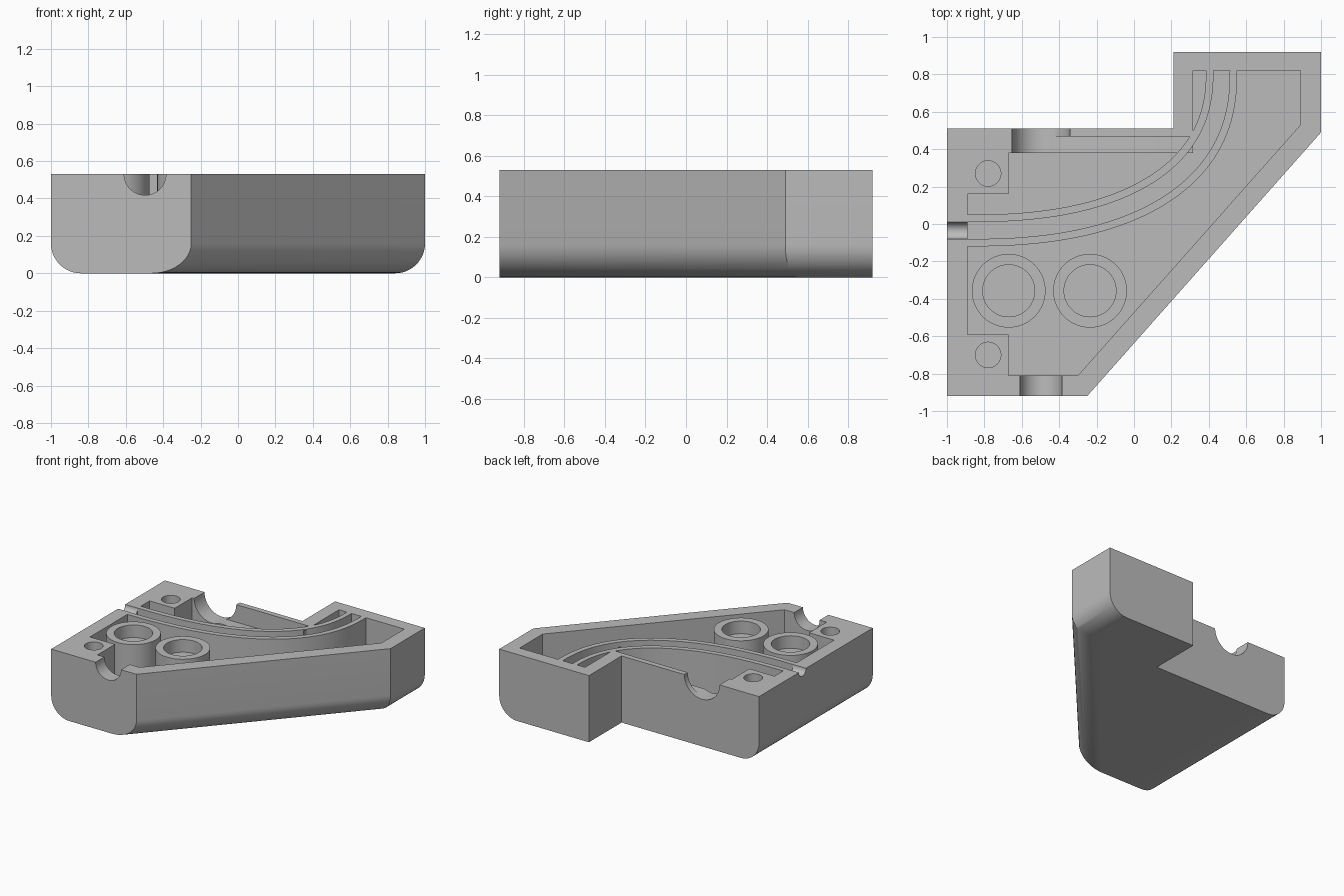
import bpy, bmesh, math
from mathutils import Matrix, Vector

cube = bpy.data.objects.get("Cube")
if cube:
    bpy.data.objects.remove(cube, do_unlink=True)

TOP, FLOOR, FILLET = 0.53, 0.11, 0.16

grey = bpy.data.materials.new("plain_grey")
grey.use_nodes = True
colour = (0.5, 0.5, 0.5, 1)
grey.diffuse_color = colour
grey.node_tree.nodes["Principled BSDF"].inputs["Base Color"].default_value = colour


def finish(name, bm):
    bmesh.ops.recalc_face_normals(bm, faces=bm.faces)
    mesh = bpy.data.meshes.new(name)
    bm.to_mesh(mesh)
    bm.free()
    mesh.materials.append(grey)
    obj = bpy.data.objects.new(name, mesh)
    bpy.context.collection.objects.link(obj)
    return obj


def prism(outline, z0, z1):
    bm = bmesh.new()
    face = bm.faces.new([bm.verts.new((x, y, z0)) for x, y in outline])
    ext = bmesh.ops.extrude_face_region(bm, geom=[face])
    verts = [v for v in ext["geom"] if isinstance(v, bmesh.types.BMVert)]
    bmesh.ops.translate(bm, verts=verts, vec=(0, 0, z1 - z0))
    return bm


def rod(radius, start, end):
    """Cylinder between two points."""
    a, b = Vector(start), Vector(end)
    turn = (b - a).to_track_quat('Z', 'Y').to_matrix().to_4x4()
    bm = bmesh.new()
    bmesh.ops.create_cone(bm, cap_ends=True, segments=64, radius1=radius, radius2=radius,
                          depth=(b - a).length, matrix=Matrix.Translation((a + b) / 2) @ turn)
    return bm


def cut(target, bm):
    """Subtract a shape from the target and discard the cutter."""
    cutter = finish("cutter", bm)
    cutter.hide_render = True
    mod = target.modifiers.new("cut", 'BOOLEAN')
    mod.operation, mod.solver, mod.object = 'DIFFERENCE', 'EXACT', cutter
    bpy.context.view_layer.objects.active = target
    bpy.ops.object.modifier_apply(modifier=mod.name)
    bpy.data.objects.remove(cutter, do_unlink=True)


def smooth(obj):
    bpy.ops.object.select_all(action='DESELECT')
    obj.select_set(True)
    bpy.context.view_layer.objects.active = obj
    bpy.ops.object.shade_smooth_by_angle(angle=math.radians(30))


# Outer shell with rounded lower edges on the left, right and slanted sides
outer = [(-1, -0.92), (-0.25, -0.92), (1, 0.49), (1, 0.92), (0.21, 0.92), (0.21, 0.51), (-1, 0.51)]
bm = prism(outer, 0, TOP)


def is_rounded(edge):
    a, b = (v.co for v in edge.verts)
    on_bottom = max(a.z, b.z) < 0.01
    return on_bottom and abs(a.y - b.y) > 0.1 and abs(a.x + b.x - 0.42) > 0.01


bmesh.ops.bevel(bm, geom=[e for e in bm.edges if is_rounded(e)], offset=FILLET,
                offset_type='OFFSET', segments=12, profile=0.5, affect='EDGES')
housing = finish("housing", bm)

# Main cavity, leaving solid corner blocks for the screws
cavity = [(-0.89, -0.59), (-0.67, -0.59), (-0.67, -0.81), (-0.3, -0.81), (0.89, 0.53), (0.89, 0.82),
          (0.315, 0.82), (0.315, 0.38), (-0.67, 0.38), (-0.67, 0.16), (-0.89, 0.16)]
cut(housing, prism(cavity, FLOOR, TOP + 0.1))

# Half-round openings: front, back and cable entry
cut(housing, rod(0.112, (-0.497, -1, TOP), (-0.497, -0.75, TOP)))
cut(housing, rod(0.155, (-0.497, 0.3, TOP), (-0.497, 0.6, TOP)))
cut(housing, rod(0.045, (-1.1, -0.035, TOP), (-0.85, -0.035, TOP)))

# Shallow ledge along the back wall
cut(housing, prism([(-0.45, 0.36), (0.312, 0.36), (0.312, 0.467), (-0.45, 0.467)], 0.39, TOP + 0.1))

# Screw holes
for y in (0.27, -0.7):
    cut(housing, rod(0.068, (-0.78, y, 0.2), (-0.78, y, TOP + 0.1)))
smooth(housing)


# Curved guide rails sweeping from the cable entry to the far end
def sweep(width, depth, steps=48):
    power = 2 / 2.38
    for i in range(steps + 1):
        t = math.pi / 2 * i / steps
        yield (-0.89 + width * math.sin(t) ** power,
               0.82 - depth * max(math.cos(t), 0) ** power)


for name, width, depth in (("inner_rail", 1.275, 0.77), ("outer_rail", 1.402, 0.9)):
    near = list(sweep(width, depth))
    far = list(sweep(width + 0.04, depth + 0.04))
    smooth(finish(name, prism(near + far[::-1], FLOOR - 0.01, TOP)))

# Round posts with recessed tops
for name, x in (("left_post", -0.235), ("right_post", -0.67)):
    post = finish(name, rod(0.197, (x, -0.357, FLOOR - 0.01), (x, -0.357, TOP)))
    cut(post, rod(0.139, (x, -0.357, TOP - 0.1), (x, -0.357, TOP + 0.1)))
    smooth(post)
